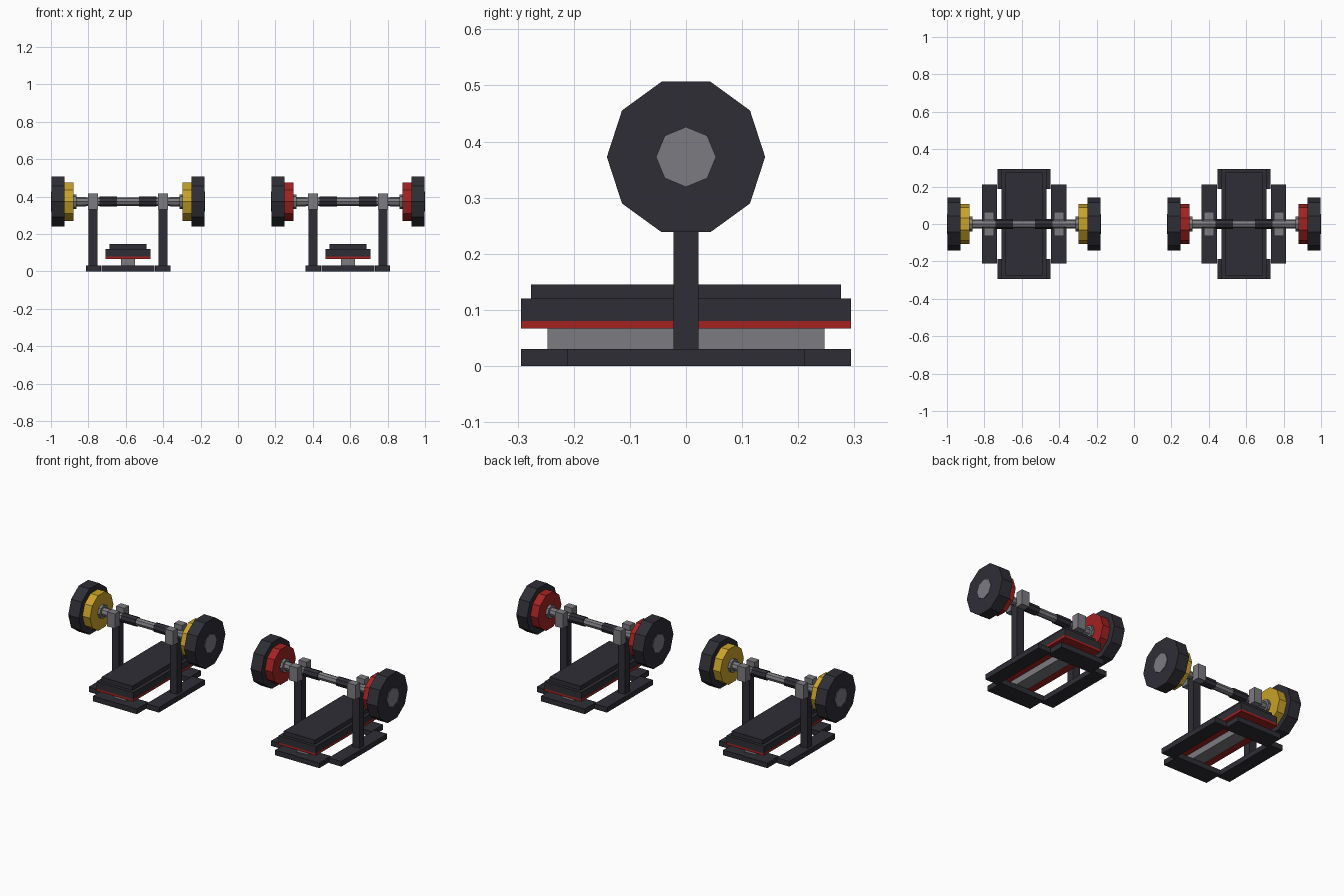
import bpy, bmesh, math
from mathutils import Matrix

cube = bpy.data.objects.get("Cube")
if cube:
    bpy.data.objects.remove(cube, do_unlink=True)


def material(name, rgb):
    m = bpy.data.materials.new(name)
    m.use_nodes = True
    m.diffuse_color = (*rgb, 1)
    m.node_tree.nodes["Principled BSDF"].inputs["Base Color"].default_value = (*rgb, 1)
    return m


BLACK = material("charcoal", (0.027, 0.027, 0.036))
STEEL = material("steel grey", (0.2, 0.2, 0.22))
RED = material("red", (0.36, 0.016, 0.016))
YELLOW = material("yellow", (0.58, 0.36, 0.022))
BAR_Z = 0.3725


def finish(name, bm, mat):
    bmesh.ops.recalc_face_normals(bm, faces=bm.faces)
    mesh = bpy.data.meshes.new(name)
    bm.to_mesh(mesh)
    bm.free()
    mesh.materials.append(mat)
    bpy.context.collection.objects.link(bpy.data.objects.new(name, mesh))


def box(name, mat, x, y, z):
    """Box from (low, high) pairs on each axis."""
    bm = bmesh.new()
    spans = (x, y, z)
    size = [abs(b - a) for a, b in spans]
    centre = [(a + b) / 2 for a, b in spans]
    bmesh.ops.create_cube(bm, size=1, matrix=Matrix.Translation(centre) @ Matrix.Diagonal((*size, 1)))
    finish(name, bm, mat)


def disc(name, mat, x, radius, sides=8):
    """Flat-sided cylinder on the bar axis, spanning the x pair."""
    bm = bmesh.new()
    place = Matrix.Translation(((x[0] + x[1]) / 2, 0, BAR_Z)) @ Matrix.Rotation(math.pi / 2, 4, "Y")
    bmesh.ops.create_cone(bm, cap_ends=True, segments=sides, radius1=radius, radius2=radius,
                          depth=abs(x[1] - x[0]), matrix=place)
    finish(name, bm, mat)


def bench_station(label, cx, plate_colour):
    def wide(h):
        return (cx - h, cx + h)

    # Bench: spine, red base board and two cushion layers
    box(label + "_bench_spine", STEEL, wide(0.038), (-0.247, 0.247), (0.03, 0.067))
    box(label + "_bench_board", RED, wide(0.12), (-0.294, 0.294), (0.067, 0.08))
    box(label + "_bench_cushion", BLACK, wide(0.12), (-0.294, 0.294), (0.08, 0.12))
    box(label + "_bench_top_pad", BLACK, wide(0.1), (-0.276, 0.276), (0.12, 0.145))
    for end, s in (("front", -1), ("back", 1)):
        box(f"{label}_{end}_bench_foot", BLACK, wide(0.142), (s * 0.187, s * 0.294), (0, 0.03))

    # Barbell shaft
    disc(label + "_bar", STEEL, wide(0.4), 0.022)

    for side, s in (("right", -1), ("left", 1)):
        def span(a, b):
            return (cx + s * a, cx + s * b)

        name = f"{label}_{side}_"
        # Rack upright with its foot and bar cradle
        box(name + "rack_foot", BLACK, span(0.145, 0.226), (-0.211, 0.211), (0, 0.03))
        box(name + "upright", BLACK, span(0.164, 0.21), (-0.022, 0.022), (0.03, 0.352))
        for end, t in (("front", -1), ("back", 1)):
            box(f"{name}{end}_cradle", STEEL, span(0.161, 0.213), (t * 0.022, t * 0.064), (0.33, 0.415))
        # Grip, collar, plates and end cap
        disc(name + "grip", BLACK, span(0.059, 0.152), 0.027)
        disc(name + "sleeve", STEEL, span(0.225, 0.3), 0.025)
        disc(name + "collar", STEEL, span(0.276, 0.295), 0.039)
        disc(name + "inner_plate", plate_colour, span(0.291, 0.341), 0.108, 10)
        disc(name + "outer_plate", BLACK, span(0.339, 0.408), 0.141, 10)
        disc(name + "end_cap", STEEL, span(0.4, 0.412), 0.0535)


bench_station("yellow_station", -0.588, YELLOW)
bench_station("red_station", 0.588, RED)
